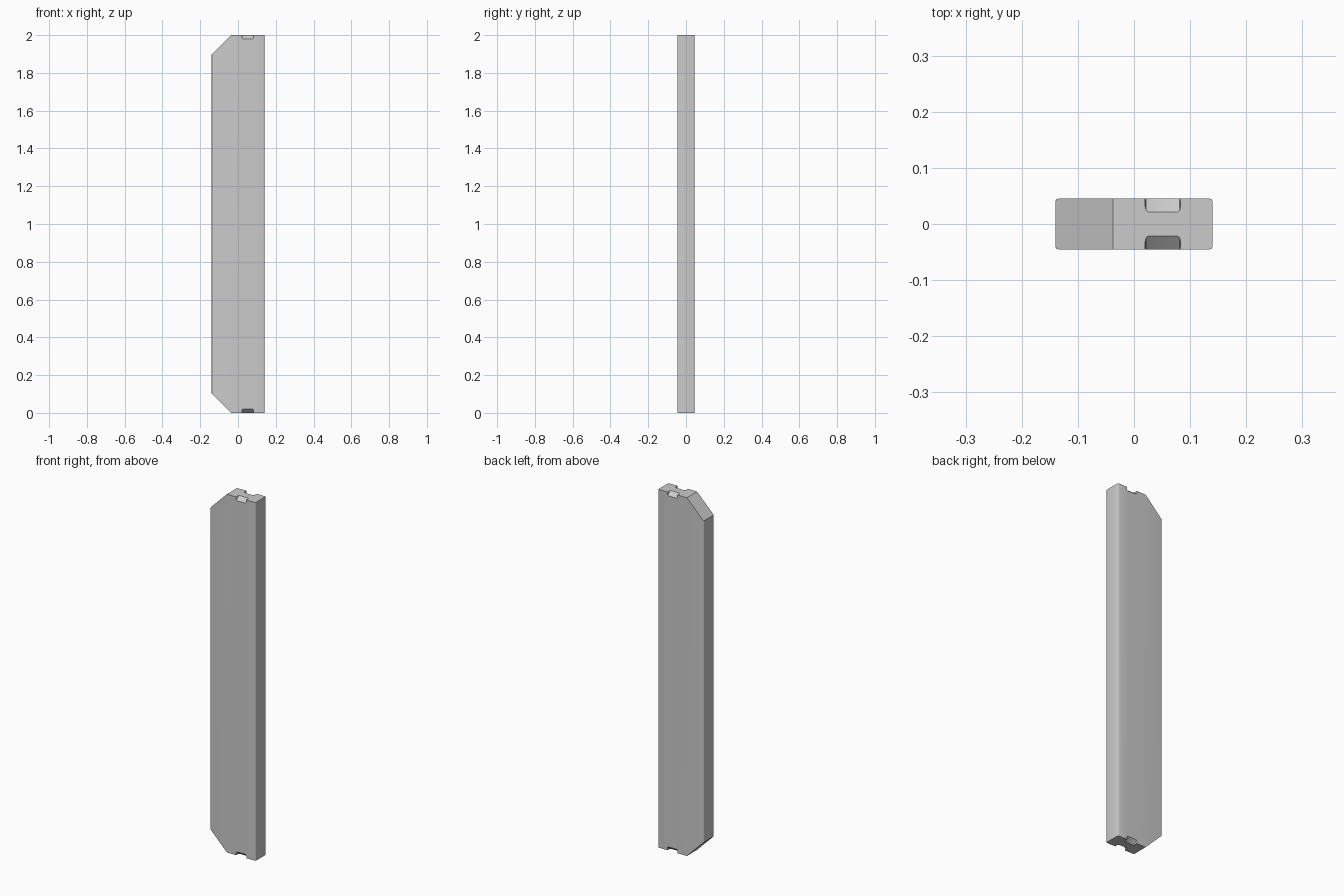
import bpy, bmesh
from mathutils import Vector

if "Cube" in bpy.data.objects:
    bpy.data.objects.remove(bpy.data.objects["Cube"])

W, D, H = 0.28, 0.09, 2.0           # plank width, thickness, height
CUT = 0.103                         # size of the clipped left corners
NX0, NX1, NY, NZ = 0.02, 0.083, 0.024, 0.02   # notch span, depth, drop


def make_object(name, bm):
    bmesh.ops.recalc_face_normals(bm, faces=bm.faces)
    mesh = bpy.data.meshes.new(name)
    bm.to_mesh(mesh)
    bm.free()
    obj = bpy.data.objects.new(name, mesh)
    bpy.context.collection.objects.link(obj)
    return obj


def notch_cutter(sy, top):
    # triangular prism whose slanted face has softened side edges
    bm = bmesh.new()
    e = 0.5                          # run-out beyond the plank surface
    profile = [(D / 2 - NY - e * NY, e * NZ), (D / 2 + e * NY, -NZ - e * NZ),
               (D / 2 + e * NY, e * NZ)]
    verts = [bm.verts.new((NX0, sy * y, H + z if top else -z)) for y, z in profile]
    face = bm.faces.new(verts)
    ext = bmesh.ops.extrude_face_region(bm, geom=[face])
    moved = [v for v in ext["geom"] if isinstance(v, bmesh.types.BMVert)]
    bmesh.ops.translate(bm, verts=moved, vec=(NX1 - NX0, 0, 0))
    bmesh.ops.recalc_face_normals(bm, faces=bm.faces)
    pair = {verts[0], verts[1]}
    far = [v for v in moved if min((v.co - p.co).length for p in pair) < NX1 - NX0 + 1e-5]
    soft = [ed for ed in bm.edges if set(ed.verts) in (pair, set(far))]
    bmesh.ops.bevel(bm, geom=soft, offset=0.006, segments=2, profile=0.5, affect='EDGES')
    return make_object("notch_cutter", bm)


# plank body with eased upright edges
bm = bmesh.new()
bmesh.ops.create_cube(bm, size=1)
bmesh.ops.scale(bm, vec=(W, D, H), verts=bm.verts)
bmesh.ops.translate(bm, vec=(0, 0, H / 2), verts=bm.verts)
upright = [e for e in bm.edges if abs(e.verts[0].co.z - e.verts[1].co.z) > 1]
bmesh.ops.bevel(bm, geom=upright, offset=0.005, segments=3, profile=0.5, affect='EDGES')

# clipped left corners, top and bottom
for z, s in ((H, 1), (0, -1)):
    bmesh.ops.bisect_plane(bm, geom=bm.verts[:] + bm.edges[:] + bm.faces[:],
                           plane_co=(-W / 2 + CUT, 0, z),
                           plane_no=Vector((-1, 0, s)).normalized(), clear_outer=True)
    bmesh.ops.holes_fill(bm, edges=[e for e in bm.edges if e.is_boundary], sides=0)
plank = make_object("plank", bm)

# sloped notches at both ends, front and back
for sy in (-1, 1):
    for top in (False, True):
        cutter = notch_cutter(sy, top)
        cutter.hide_render = True
        mod = plank.modifiers.new("notch", 'BOOLEAN')
        mod.operation, mod.solver, mod.object = 'DIFFERENCE', 'EXACT', cutter
        bpy.context.view_layer.objects.active = plank
        bpy.ops.object.modifier_apply(modifier=mod.name)
        bpy.data.objects.remove(cutter)

# smooth the eased edges, keep the rest crisp
plank.select_set(True)
bpy.ops.object.shade_smooth_by_angle(angle=0.6)
